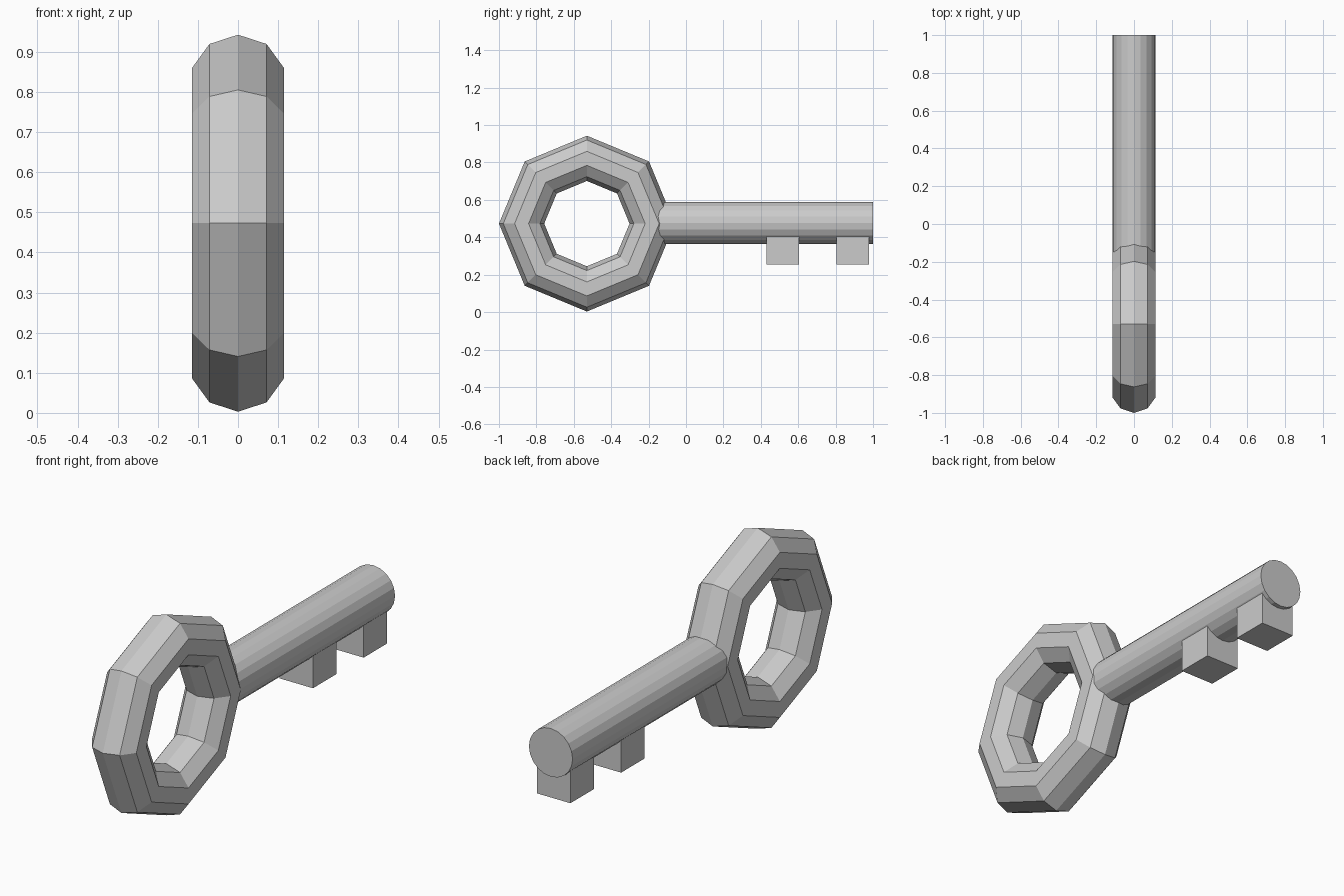
import bpy
from math import pi

if "Cube" in bpy.data.objects:
    bpy.data.objects.remove(bpy.data.objects["Cube"])

RING_Y, AXIS_Z = -0.53, 0.473
SHAFT_START, SHAFT_END = -0.18, 1.0

# Handle ring: chunky torus standing in the y-z plane
bpy.ops.mesh.primitive_torus_add(
    major_segments=8, minor_segments=10, major_radius=0.349, minor_radius=0.121,
    location=(0, RING_Y, AXIS_Z), rotation=(0, pi / 2, 0))
bpy.context.object.name = "handle_ring"

# Shaft: starts buried in the ring, runs along +y
bpy.ops.mesh.primitive_cylinder_add(
    vertices=20, radius=0.113, depth=SHAFT_END - SHAFT_START,
    location=(0, (SHAFT_START + SHAFT_END) / 2, AXIS_Z + 0.003),
    rotation=(pi / 2, 0, 0))
bpy.context.object.name = "shaft"

# Teeth: two cubes sunk into the underside of the shaft
for name, y in (("inner_tooth", 0.517), ("outer_tooth", 0.892)):
    bpy.ops.mesh.primitive_cube_add(size=0.174, location=(0, y, 0.341))
    bpy.context.object.name = name
